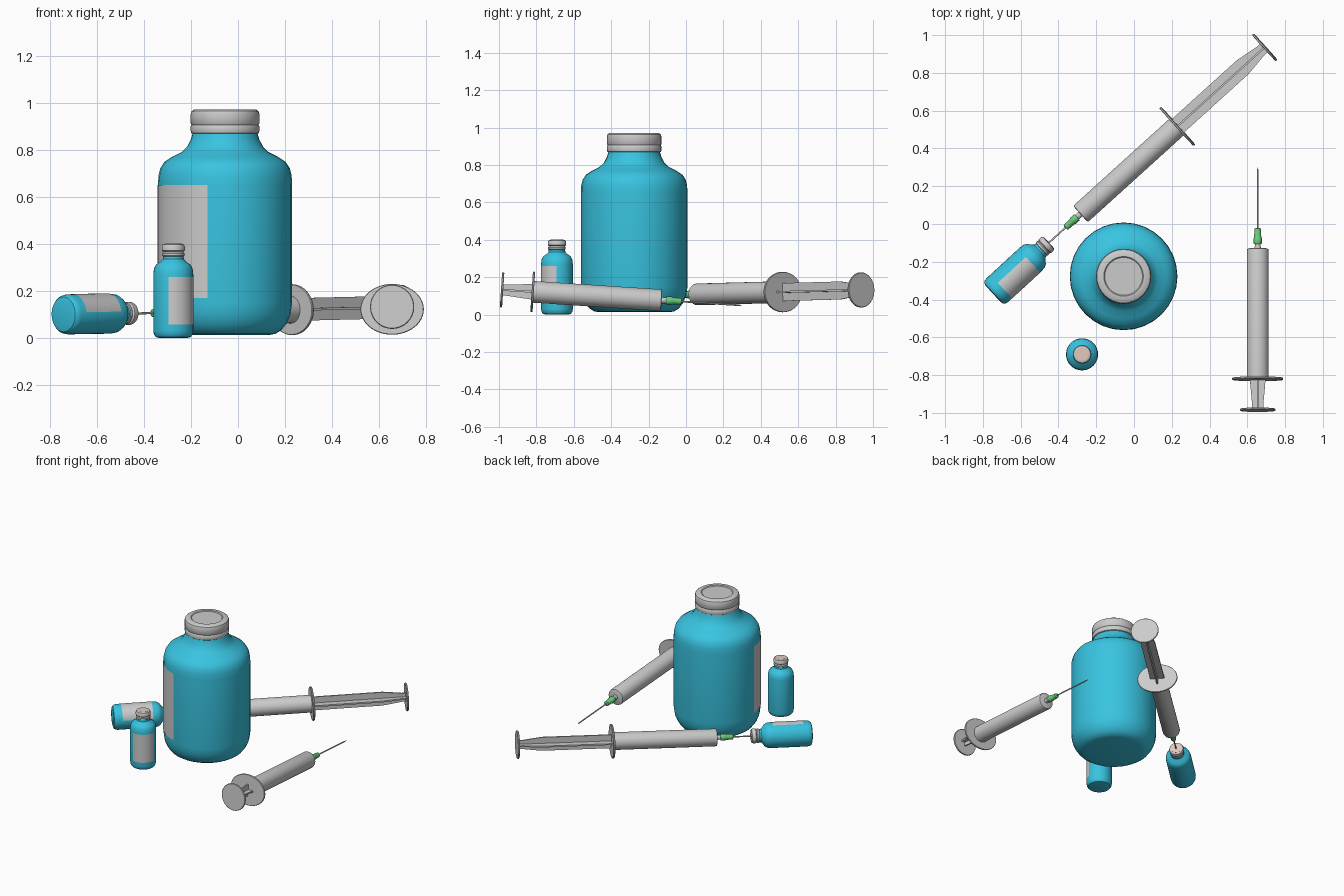
import bpy, bmesh, math
from mathutils import Matrix, Vector

if "Cube" in bpy.data.objects:
    bpy.data.objects.remove(bpy.data.objects["Cube"])


def material(name, rgb):
    m = bpy.data.materials.new(name)
    m.diffuse_color = (*rgb, 1)
    m.use_nodes = True
    m.node_tree.nodes["Principled BSDF"].inputs["Base Color"].default_value = m.diffuse_color
    return m


BLUE = material("blue_plastic", (0.04, 0.55, 0.75))
GREEN = material("green_plastic", (0.15, 0.6, 0.2))
PINK = material("rubber", (0.75, 0.58, 0.5))


def finish(name, bm, M, mat=None, smooth=True):
    """Turn a bmesh into a placed object."""
    me = bpy.data.meshes.new(name)
    bm.to_mesh(me)
    bm.free()
    ob = bpy.data.objects.new(name, me)
    bpy.context.collection.objects.link(ob)
    ob.matrix_world = M
    if mat:
        me.materials.append(mat)
    if smooth:
        bpy.ops.object.select_all(action='DESELECT')
        bpy.context.view_layer.objects.active = ob
        ob.select_set(True)
        bpy.ops.object.shade_smooth_by_angle(angle=math.radians(35))
    return ob


def lathe(name, profile, M, mat=None, n=32, sx=1.0, sy=1.0):
    """Revolve (radius, z) points about local z; ends are capped."""
    bm = bmesh.new()
    rings = [[bm.verts.new((r * sx * math.cos(2 * math.pi * i / n),
                            r * sy * math.sin(2 * math.pi * i / n), z))
              for i in range(n)] for r, z in profile]
    for a, b in zip(rings, rings[1:]):
        for i in range(n):
            j = (i + 1) % n
            bm.faces.new((a[i], a[j], b[j], b[i]))
    bm.faces.new(rings[0][::-1])
    bm.faces.new(rings[-1])
    return finish(name, bm, M, mat)


def label(name, r, z0, z1, a0, a1, M, n=20):
    """Curved paper sheet wrapped on a bottle."""
    bm = bmesh.new()
    cols = []
    for i in range(n + 1):
        a = math.radians(a0 + (a1 - a0) * i / n)
        cols.append([bm.verts.new((r * math.cos(a), r * math.sin(a), z)) for z in (z0, z1)])
    for a, b in zip(cols, cols[1:]):
        bm.faces.new((a[0], b[0], b[1], a[1]))
    finish(name, bm, M)


def frame(origin, axis, xdir=(0, 0, 1)):
    """Matrix with local z along axis and local x near xdir."""
    z = Vector(axis).normalized()
    y = z.cross(Vector(xdir)).normalized()
    x = y.cross(z)
    M = Matrix((x, y, z)).transposed().to_4x4()
    M.translation = origin
    return M


# large bottle with screw cap
B = Matrix.Translation((-0.055, -0.277, 0))
lathe("large_bottle", [(0.19, 0.013), (0.215, 0.018), (0.24, 0.034), (0.262, 0.063), (0.278, 0.1),
                       (0.285, 0.15), (0.285, 0.65), (0.283, 0.69), (0.275, 0.722), (0.258, 0.748),
                       (0.225, 0.77), (0.185, 0.79), (0.162, 0.812), (0.145, 0.845),
                       (0.138, 0.87)], B, BLUE)
lathe("large_cap", [(0.138, 0.868), (0.144, 0.872), (0.146, 0.88), (0.146, 0.9), (0.142, 0.906),
                    (0.146, 0.912), (0.146, 0.952), (0.142, 0.964), (0.132, 0.971), (0.105, 0.972),
                    (0.1, 0.967)], B)
label("large_label", 0.2865, 0.17, 0.65, 183, 255, B)


# small vials
def vial(tag, M, a0):
    lathe(tag + "_vial", [(0.06, 0.0), (0.074, 0.004), (0.082, 0.014), (0.085, 0.03), (0.085, 0.27),
                          (0.082, 0.295), (0.073, 0.312), (0.055, 0.324), (0.045, 0.335),
                          (0.043, 0.352)], M, BLUE)
    lathe(tag + "_vial_cap", [(0.043, 0.346), (0.047, 0.35), (0.047, 0.36), (0.042, 0.366),
                              (0.049, 0.372), (0.049, 0.388), (0.045, 0.397), (0.038, 0.4)], M)
    lathe(tag + "_vial_stopper", [(0.034, 0.395), (0.034, 0.401)], M, PINK)
    label(tag + "_vial_label", 0.0862, 0.058, 0.26, a0, a0 + 102, M)


vial("standing", Matrix.Translation((-0.275, -0.69, 0)), 256)
vial("lying", frame((-0.745, -0.37, 0.1), (0.29, 0.268, 0.005)), -18)


# syringes: local z runs from barrel front back to the plunger, needle points to -z
def syringe(tag, M, pull):
    lathe(tag + "_barrel", [(0.05, 0), (0.056, 0.003), (0.058, 0.01), (0.058, 0.69)], M)
    lathe(tag + "_finger_flange", [(0.98, 0.685), (1, 0.688), (1, 0.694), (0.98, 0.697)],
          M, None, 48, 0.108, 0.135)
    lathe(tag + "_tip", [(0.014, -0.035), (0.017, 0.005)], M, None, 16)
    lathe(tag + "_needle_hub", [(0.012, -0.108), (0.017, -0.105), (0.019, -0.06), (0.022, -0.055),
                                (0.022, -0.027), (0.02, -0.024)], M, GREEN, 16)
    lathe(tag + "_needle", [(0.001, -0.43), (0.0045, -0.41), (0.0045, -0.1)], M, None, 12)
    end = 0.69 + pull
    # cross-ribbed plunger rod, tapering to the thumb rest
    outline = [(0.048, 0.6), (0.048, end - 0.16), (0.04, end - 0.1), (0.03, end - 0.03), (0.03, end)]
    if pull < 0.3:
        outline = [(0.046, 0.6), (0.042, 0.69), (0.03, end - 0.03), (0.03, end)]
    for k, name in enumerate(("_plunger_rib_a", "_plunger_rib_b")):
        bm = bmesh.new()
        pts = outline + [(-w, z) for w, z in reversed(outline)]
        f = bm.faces.new([bm.verts.new((w, -0.005, z)) for w, z in pts])
        ext = bmesh.ops.extrude_face_region(bm, geom=[f])
        bmesh.ops.translate(bm, vec=(0, 0.01, 0),
                            verts=[v for v in ext["geom"] if isinstance(v, bmesh.types.BMVert)])
        bmesh.ops.recalc_face_normals(bm, faces=bm.faces)
        finish(tag + name, bm, M @ Matrix.Rotation(k * math.pi / 2, 4, 'Z'), smooth=False)
    lathe(tag + "_thumb_rest", [(0.091, end - 0.006), (0.094, end - 0.003), (0.094, end + 0.003),
                                (0.091, end + 0.006)], M, None, 32)


syringe("front", frame((0.655, -0.13, 0.077), (0, -1, 0.065)), 0.165)
syringe("rear", frame((-0.283, 0.053, 0.108), (0.508, 0.46, 0.0125)), 0.625)
